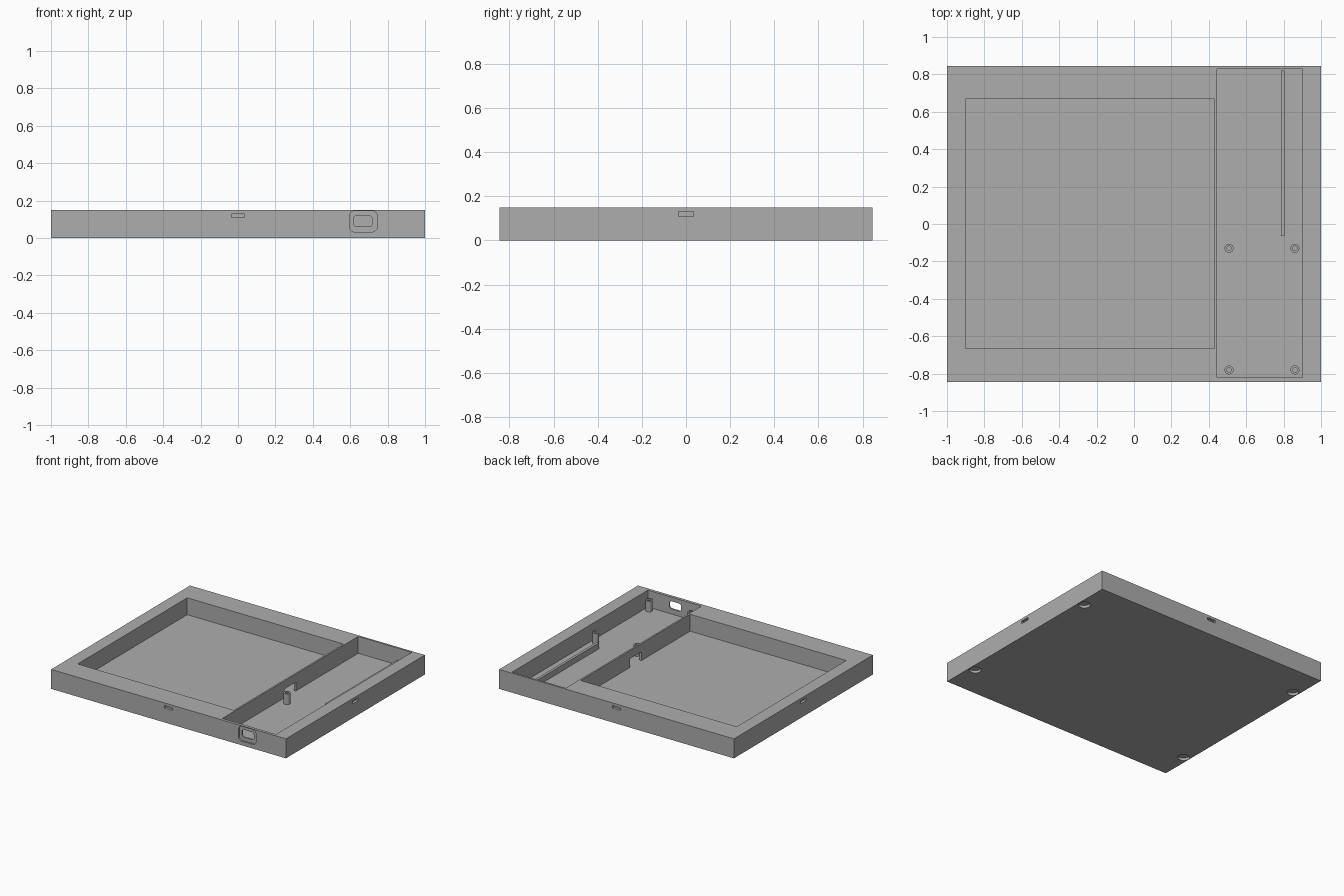
import bpy, bmesh, math
from mathutils import Matrix, Vector

if "Cube" in bpy.data.objects:
    bpy.data.objects.remove(bpy.data.objects["Cube"])

GREY = (0.42, 0.42, 0.42, 1)
plastic = bpy.data.materials.new("matte grey")
plastic.use_nodes = True
plastic.diffuse_color = GREY
plastic.node_tree.nodes["Principled BSDF"].inputs["Base Color"].default_value = GREY

LENGTH, WIDTH, HEIGHT, FLOOR = 2.0, 1.69, 0.15, 0.02


def finish(name, bm):
    bmesh.ops.recalc_face_normals(bm, faces=bm.faces)
    mesh = bpy.data.meshes.new(name)
    bm.to_mesh(mesh)
    bm.free()
    mesh.materials.append(plastic)
    obj = bpy.data.objects.new(name, mesh)
    bpy.context.collection.objects.link(obj)
    return obj


def box(name, low, high, radius=0, axis=0):
    """Box between two corners; radius rounds the edges along one axis."""
    low, high = Vector(low), Vector(high)
    bm = bmesh.new()
    bmesh.ops.create_cube(bm, size=1)
    size = high - low
    for v in bm.verts:
        v.co = (low + high) / 2 + Vector(a * b for a, b in zip(v.co, size))
    if radius:
        edges = [e for e in bm.edges
                 if abs(e.verts[0].co[axis] - e.verts[1].co[axis]) > 1e-5]
        bmesh.ops.bevel(bm, geom=edges, offset=radius, segments=6,
                        profile=0.5, affect='EDGES')
    return finish(name, bm)


def cylinder(name, x, y, bottom, top, radius):
    bm = bmesh.new()
    bmesh.ops.create_cone(bm, cap_ends=True, segments=32, radius1=radius,
                          radius2=radius, depth=top - bottom,
                          matrix=Matrix.Translation((x, y, (bottom + top) / 2)))
    return finish(name, bm)


def cut(target, cutter):
    mod = target.modifiers.new("cut", 'BOOLEAN')
    mod.operation, mod.solver, mod.object = 'DIFFERENCE', 'EXACT', cutter
    bpy.context.view_layer.objects.active = target
    bpy.ops.object.modifier_apply(modifier=mod.name)
    bpy.data.objects.remove(cutter)


def smooth(obj):
    bpy.ops.object.select_all(action='DESELECT')
    obj.select_set(True)
    bpy.context.view_layer.objects.active = obj
    bpy.ops.object.shade_smooth_by_angle(angle=math.radians(30))


# Tray body with a large square pocket and a long narrow pocket
X, Y = LENGTH / 2, WIDTH / 2
tray = box("tray_body", (-X, -Y, 0), (X, Y, HEIGHT))
cut(tray, box("square_pocket", (-0.9, -0.665, FLOOR), (0.43, 0.668, 0.2)))
cut(tray, box("narrow_pocket", (0.443, -0.822, FLOOR), (0.9, 0.83, 0.2)))

# Cable opening through the partition
cut(tray, box("cable_opening", (0.42, -0.07, FLOOR), (0.45, 0.07, 0.087)))

# Connector port: shallow rounded recess and a through hole
cut(tray, box("port_recess", (0.595, -0.9, 0.032), (0.745, -0.833, 0.145), 0.03, 1))
cut(tray, box("port_hole", (0.617, -0.9, 0.06), (0.718, -0.8, 0.118), 0.018, 1))

# Latch slots in the middle of all four sides
for side in (-1, 1):
    cut(tray, box("long_side_slot", (-0.035, side * Y - 0.02, 0.109),
                  (0.035, side * Y + 0.02, 0.13), 0.004, 1))
    cut(tray, box("short_side_slot", (side * X - 0.02, -0.035, 0.109),
                  (side * X + 0.02, 0.035, 0.13)))
    # Round foot recesses underneath
    for end in (-1, 1):
        cut(tray, cylinder("foot_recess", side * 0.953, end * 0.595, -0.05, 0.02, 0.042))
smooth(tray)

# Support rib in the narrow pocket
box("board_rib", (0.785, -0.065, FLOOR), (0.805, 0.82, 0.065))

# Hollow screw posts
for x, side in ((0.508, "right"), (0.86, "left")):
    for y, end in ((-0.78, "front"), (-0.13, "back")):
        post = cylinder(f"{end}_{side}_screw_post", x, y, FLOOR, 0.102, 0.024)
        cut(post, cylinder("screw_hole", x, y, 0.03, 0.2, 0.012))
        smooth(post)
